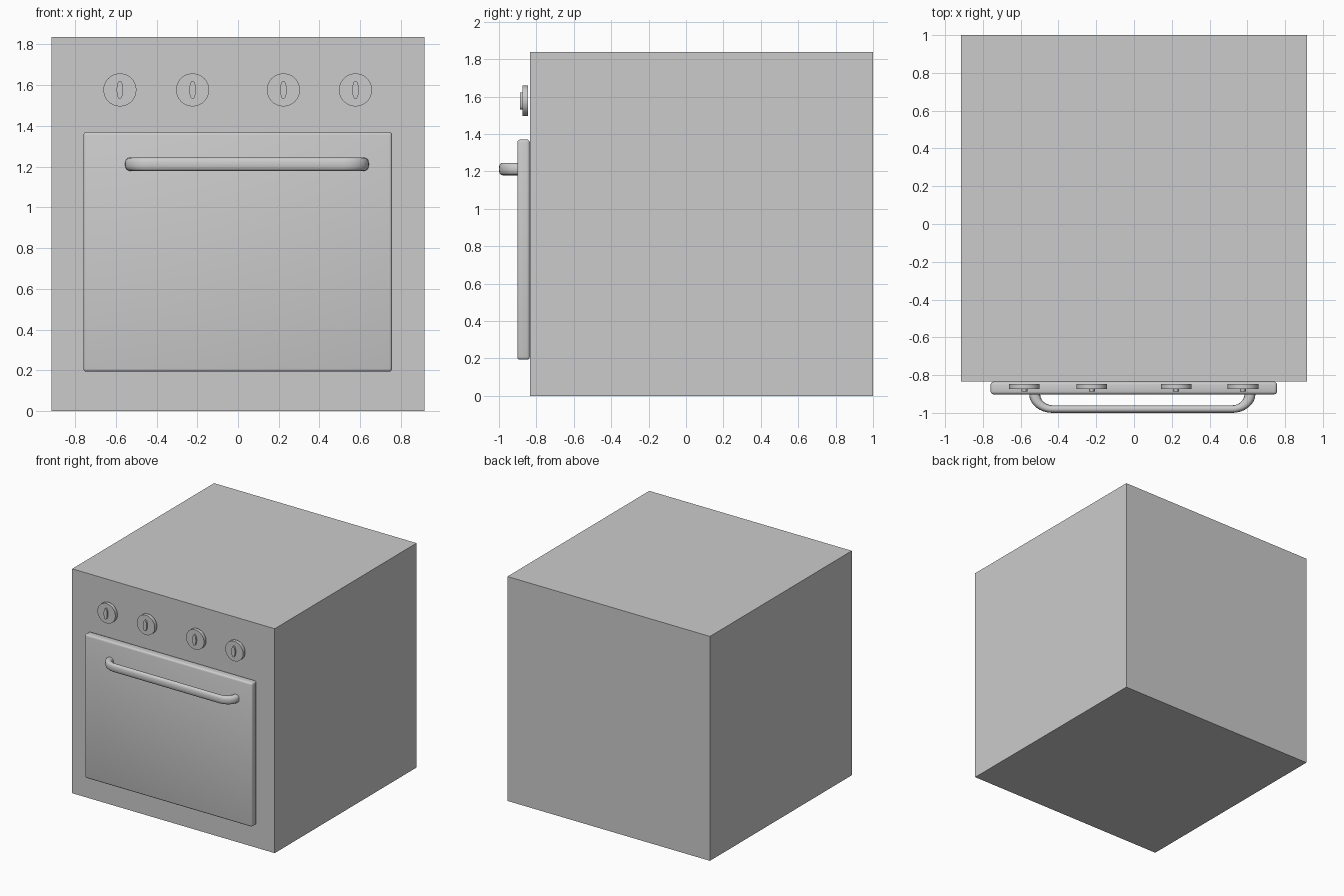
import bpy, bmesh
from math import sin, cos, pi, copysign, radians

if "Cube" in bpy.data.objects:
    bpy.data.objects.remove(bpy.data.objects["Cube"])

FRONT = -0.835


def make_object(name, bm):
    bmesh.ops.recalc_face_normals(bm, faces=bm.faces)
    mesh = bpy.data.meshes.new(name)
    bm.to_mesh(mesh)
    bm.free()
    ob = bpy.data.objects.new(name, mesh)
    bpy.context.collection.objects.link(ob)
    return ob


def box(name, lo, hi):
    bm = bmesh.new()
    bmesh.ops.create_cube(bm, size=1)
    for v in bm.verts:
        v.co = [(a + b) / 2 + c * (b - a) for a, b, c in zip(lo, hi, v.co)]
    return make_object(name, bm)


def loft(bm, rings):
    # Skin a sequence of closed rings and cap both ends
    loops = [[bm.verts.new(p) for p in ring] for ring in rings]
    n = len(loops[0])
    for a, b in zip(loops, loops[1:]):
        for i in range(n):
            bm.faces.new((a[i], a[(i + 1) % n], b[(i + 1) % n], b[i]))
    bm.faces.new(loops[0])
    bm.faces.new(loops[-1])


def smooth(ob, angle):
    bpy.ops.object.select_all(action='DESELECT')
    ob.select_set(True)
    bpy.context.view_layer.objects.active = ob
    bpy.ops.object.shade_smooth_by_angle(angle=radians(angle))


# Cabinet
box("oven_body", (-0.917, FRONT, 0), (0.917, 1.0, 1.837))

# Door with softly rounded edges
door = box("oven_door", (-0.759, -0.902, 0.193), (0.757, FRONT, 1.37))
bevel = door.modifiers.new("rounded_edges", 'BEVEL')
bevel.width = 0.015
bevel.segments = 3
door.data.shade_smooth()

# Handle: flattened tube swept along a bar with two curved ends
CX, HALF, RX, RY, LEG_Y = 0.044, 0.57, 0.095, 0.08, -0.90
half_path = [(-HALF, -0.88, 0.0)]
for i in range(9):
    t = i / 8 * pi / 2
    half_path.append((-HALF + RX * (1 - cos(t)), LEG_Y - RY * sin(t), t))
path = half_path + [(-x, y, pi - t) for x, y, t in reversed(half_path)]
rings = []
for x, y, t in path:
    ring = []
    for k in range(16):
        a = 2 * pi * k / 16
        u = copysign(abs(cos(a)) ** 0.8, cos(a))
        w = copysign(abs(sin(a)) ** 0.8, sin(a))
        ring.append((CX + x - 0.029 * u * cos(t), y - 0.02 * u * sin(t),
                     1.212 + 0.033 * w))
    rings.append(ring)
bm = bmesh.new()
loft(bm, rings)
smooth(make_object("door_handle", bm), 50)


# Knobs: round dial with a narrow oval grip
def oval(x, y, z, rx, rz, n):
    return [(x + rx * cos(2 * pi * i / n), y, z + rz * sin(2 * pi * i / n))
            for i in range(n)]


for n, x in enumerate((-0.58, -0.223, 0.223, 0.577), 1):
    for part, y0, y1, rx, rz in (("dial", -0.846, -0.874, 0.081, 0.081),
                                 ("grip", -0.870, -0.887, 0.016, 0.045)):
        bm = bmesh.new()
        loft(bm, [oval(x, y, 1.577, rx, rz, 40) for y in (y0, y1)])
        smooth(make_object(f"knob_{part}_{n}", bm), 40)
